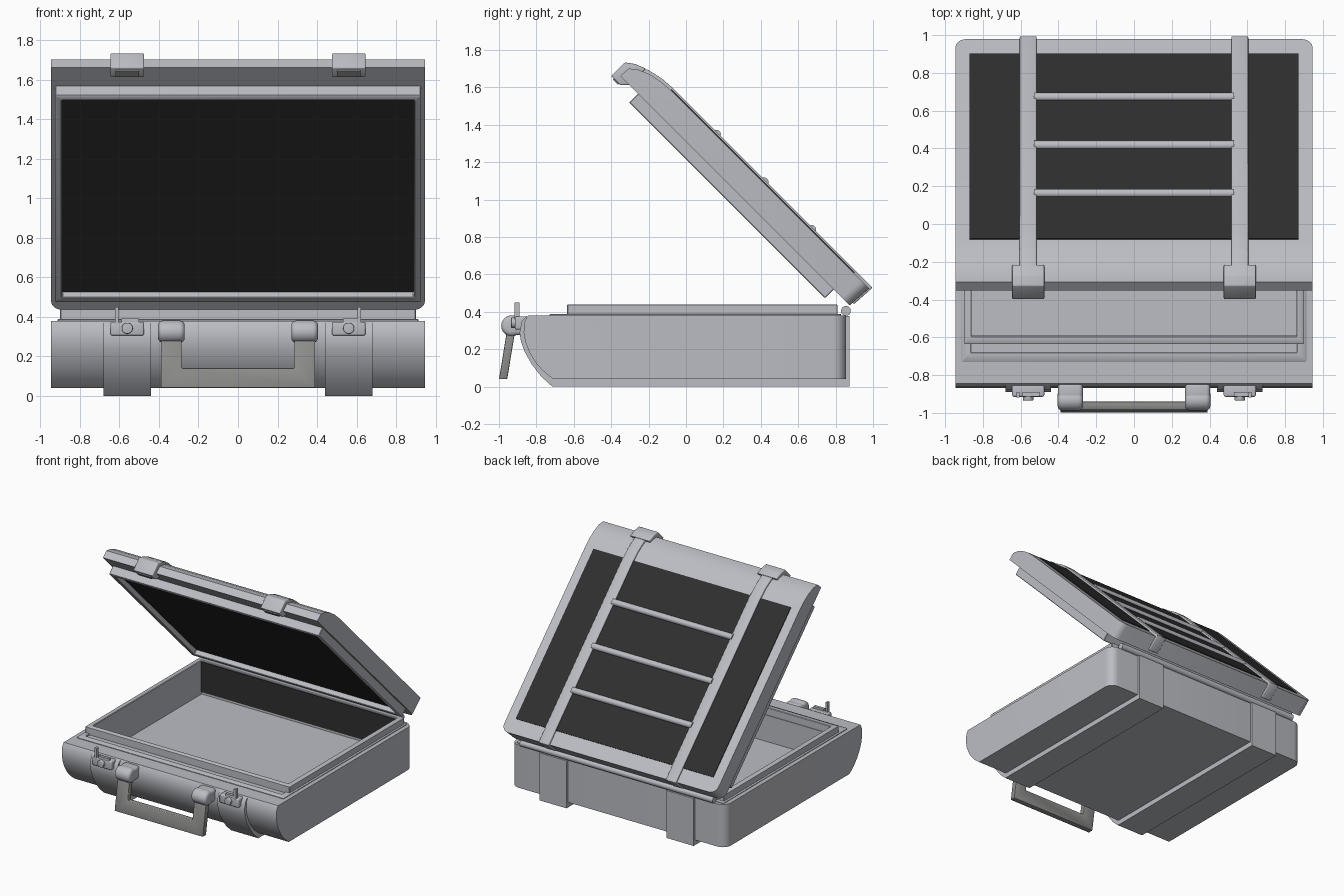
import bpy, bmesh, math
from mathutils import Matrix

if "Cube" in bpy.data.objects:
    bpy.data.objects.remove(bpy.data.objects["Cube"])


def material(name, rgb):
    m = bpy.data.materials.new(name)
    m.diffuse_color = (*rgb, 1)
    m.use_nodes = True
    m.node_tree.nodes["Principled BSDF"].inputs["Base Color"].default_value = m.diffuse_color
    return m


GREY = material("case grey", (0.5, 0.51, 0.55))
DARK = material("dark panel", (0.028, 0.028, 0.028))
MID = material("handle grey", (0.27, 0.27, 0.265))

# Lid frame: local -y runs from the hinge to the lid front, z points outward
LID = Matrix.Translation((0, 0.875, 0.435)) @ Matrix.Rotation(math.radians(-45), 4, 'X')


def finish(bm, name, mat, bevel=0, segs=3, xf=None):
    bmesh.ops.recalc_face_normals(bm, faces=bm.faces[:])
    if bevel:
        bmesh.ops.bevel(bm, geom=bm.edges[:], offset=bevel, segments=segs,
                        profile=0.5, affect='EDGES', clamp_overlap=True)
    me = bpy.data.meshes.new(name)
    bm.to_mesh(me)
    bm.free()
    me.materials.append(mat)
    ob = bpy.data.objects.new(name, me)
    bpy.context.collection.objects.link(ob)
    if xf:
        ob.matrix_world = xf
    return ob


def box(name, x, y, z, mat=GREY, bevel=0, xf=None):
    bm = bmesh.new()
    bmesh.ops.create_cube(bm, size=1)
    for v in bm.verts:
        for i, (a, b) in enumerate((x, y, z)):
            v.co[i] = (a + b) / 2 + v.co[i] * (b - a)
    return finish(bm, name, mat, bevel, xf=xf)


def extrude_x(name, pts, x0, x1, mat=GREY, bevel=0, xf=None, round_back=0):
    """Side profile of (y, z) points extruded along x."""
    bm = bmesh.new()
    a = [bm.verts.new((x0, y, z)) for y, z in pts]
    b = [bm.verts.new((x1, y, z)) for y, z in pts]
    n = len(pts)
    bm.faces.new(a)
    bm.faces.new(b[::-1])
    for i in range(n):
        bm.faces.new((a[i], a[(i + 1) % n], b[(i + 1) % n], b[i]))
    if round_back:
        ymax = max(p[0] for p in pts)
        es = [e for e in bm.edges if all(v.co.y > ymax - 0.05 for v in e.verts)
              and abs(e.verts[0].co.x - e.verts[1].co.x) < 1e-5]
        bmesh.ops.recalc_face_normals(bm, faces=bm.faces[:])
        bmesh.ops.bevel(bm, geom=es, offset=round_back, segments=6,
                        profile=0.5, affect='EDGES')
    return finish(bm, name, mat, bevel, xf=xf)


def frame(name, x, y, z, t, xf=None):
    """Rectangular ring: half width x, y range, z range, wall t."""
    bm = bmesh.new()
    rings = []
    for d, h in ((0, z[0]), (0, z[1]), (t, z[1]), (t, z[0])):
        rings.append([bm.verts.new(c) for c in (
            (-x + d, y[0] + d, h), (x - d, y[0] + d, h),
            (x - d, y[1] - d, h), (-x + d, y[1] - d, h))])
    for k in range(4):
        p, q = rings[k], rings[(k + 1) % 4]
        for i in range(4):
            j = (i + 1) % 4
            bm.faces.new((p[i], p[j], q[j], q[i]))
    return finish(bm, name, GREY, 0.004, 1, xf)


def cyl(name, axis, c, r, length, mat=GREY, xf=None, bevel=0):
    bm = bmesh.new()
    bmesh.ops.create_cone(bm, cap_ends=True, segments=24, radius1=r, radius2=r, depth=length)
    if bevel:
        rim = [e for e in bm.edges if abs(e.verts[0].co.z - e.verts[1].co.z) < 1e-5]
        bmesh.ops.bevel(bm, geom=rim, offset=bevel, segments=4, profile=0.5, affect='EDGES')
    rot = Matrix.Rotation(math.pi / 2, 4, 'Y' if axis == 'x' else 'X')
    bmesh.ops.transform(bm, matrix=Matrix.Translation(c) @ rot, verts=bm.verts[:])
    return finish(bm, name, mat, xf=xf)


# Lower case with curved front and rounded back corners, hollowed out
body = extrude_x("case_body", [
    (-0.845, 0.38), (-0.862, 0.35), (-0.868, 0.29), (-0.858, 0.235), (-0.835, 0.18),
    (-0.805, 0.13), (-0.765, 0.085), (-0.71, 0.04), (0.855, 0.04), (0.855, 0.38)],
    -0.945, 0.945, round_back=0.07)
cutter = box("cavity_cutter", (-0.86, 0.86), (-0.59, 0.77), (0.17, 0.6))
cutter.hide_render = True
mod = body.modifiers.new("cavity", 'BOOLEAN')
mod.operation, mod.object, mod.solver = 'DIFFERENCE', cutter, 'EXACT'
bpy.context.view_layer.objects.active = body
bpy.ops.object.modifier_apply(modifier="cavity")
bpy.data.objects.remove(cutter)

# Rim around the opening and dark back lining
frame("case_rim", 0.9, (-0.635, 0.81), (0.375, 0.44), 0.04)
frame("case_rim_step", 0.912, (-0.73, 0.83), (0.375, 0.389), 0.05)
box("back_lining", (-0.859, 0.859), (0.762, 0.769), (0.19, 0.43), DARK)

# Hinge barrel
cyl("hinge_barrel", 'x', (0, 0.855, 0.405), 0.026, 1.7)

# Lid shell, lip, inner and outer dark panels
extrude_x("lid_shell", [
    (0, 0), (0.01, 0.137), (-1.485, 0.137), (-1.56, 0.132), (-1.63, 0.117),
    (-1.69, 0.092), (-1.73, 0.06), (-1.735, 0)], -0.945, 0.945, xf=LID, round_back=0.06)
frame("lid_lip", 0.925, (-1.6, -0.12), (-0.067, 0.004), 0.035, LID)
box("lid_inner_panel", (-0.895, 0.895), (-1.57, -0.15), (-0.028, -0.02), DARK, xf=LID)
box("lid_outer_panel", (-0.87, 0.87), (-1.49, -0.105), (0.136, 0.143), DARK, xf=LID)

# Cross bars on the lid
for i, u in enumerate((0.43, 0.79, 1.15)):
    cyl(f"lid_bar_{i + 1}", 'x', (0, -u, 0.142), 0.024, 1.06, xf=LID)

for s, side in ((-1, "left"), (1, "right")):
    cx = 0.56 * s
    # Strap over the lid and its catch block
    extrude_x(f"lid_strap_{side}", [
        (0.012, 0.02), (0.02, 0.153), (-1.485, 0.153), (-1.57, 0.147), (-1.65, 0.128),
        (-1.71, 0.102), (-1.748, 0.065), (-1.745, 0.02)],
        cx - 0.045, cx + 0.045, bevel=0.008, xf=LID)
    extrude_x(f"lid_catch_block_{side}", [
        (-1.665, 0.125), (-1.725, 0.1), (-1.768, 0.068), (-1.768, -0.035),
        (-1.70, -0.035), (-1.665, 0.0)], cx - 0.085, cx + 0.085, bevel=0.006, xf=LID)
    box(f"lid_catch_{side}", (cx - 0.06, cx + 0.06), (-1.75, -1.71), (-0.043, -0.033), MID, xf=LID)

    # Wide rib around front, bottom and back of the case
    extrude_x(f"case_rib_{side}", [
        (-0.85, 0.378), (-0.878, 0.35), (-0.89, 0.29), (-0.882, 0.24), (-0.862, 0.185),
        (-0.825, 0.12), (-0.775, 0.055), (-0.715, 0.0), (0.875, 0.0), (0.875, 0.378),
        (0.845, 0.378), (0.84, 0.06), (-0.70, 0.06), (-0.76, 0.105), (-0.83, 0.2), (-0.85, 0.29)],
        cx - 0.12, cx + 0.12)

    # Latch: base, screw and hook
    box(f"latch_base_{side}", (cx - 0.085, cx + 0.085), (-0.915, -0.85), (0.305, 0.375), bevel=0.01)
    cyl(f"latch_screw_{side}", 'y', (cx, -0.92, 0.342), 0.028, 0.03, bevel=0.006)
    box(f"latch_post_{side}", (cx + 0.045 * s, cx + 0.063 * s)[::s], (-0.918, -0.89), (0.36, 0.45))
    box(f"latch_tab_{side}", (cx - 0.03, cx + 0.06), (-0.912, -0.89), (0.37, 0.392))

    # Rounded handle mount
    hx = 0.337 * s
    cyl(f"handle_mount_{side}", 'x', (hx, -0.932, 0.325), 0.056, 0.135, bevel=0.025)
    box(f"handle_mount_base_{side}", (hx - 0.066, hx + 0.066), (-0.935, -0.84), (0.275, 0.375), bevel=0.02)

# Slanted carrying handle
outline = [(-0.39, 0.3), (-0.39, 0.04), (0.39, 0.04), (0.39, 0.3),
           (0.285, 0.3), (0.285, 0.14), (-0.285, 0.14), (-0.285, 0.3)]
bm = bmesh.new()
rings = [[bm.verts.new((x, -0.935 - (0.3 - z) * 0.165 + d, z)) for x, z in outline]
         for d in (-0.022, 0.022)]
bm.faces.new(rings[0])
bm.faces.new(rings[1][::-1])
for i in range(8):
    j = (i + 1) % 8
    bm.faces.new((rings[0][i], rings[0][j], rings[1][j], rings[1][i]))
finish(bm, "carry_handle", MID, 0.006, 2)

# Smooth shading with sharp edges kept
for ob in bpy.context.scene.objects:
    ob.select_set(True)
bpy.context.view_layer.objects.active = body
bpy.ops.object.shade_smooth_by_angle(angle=math.radians(35))
